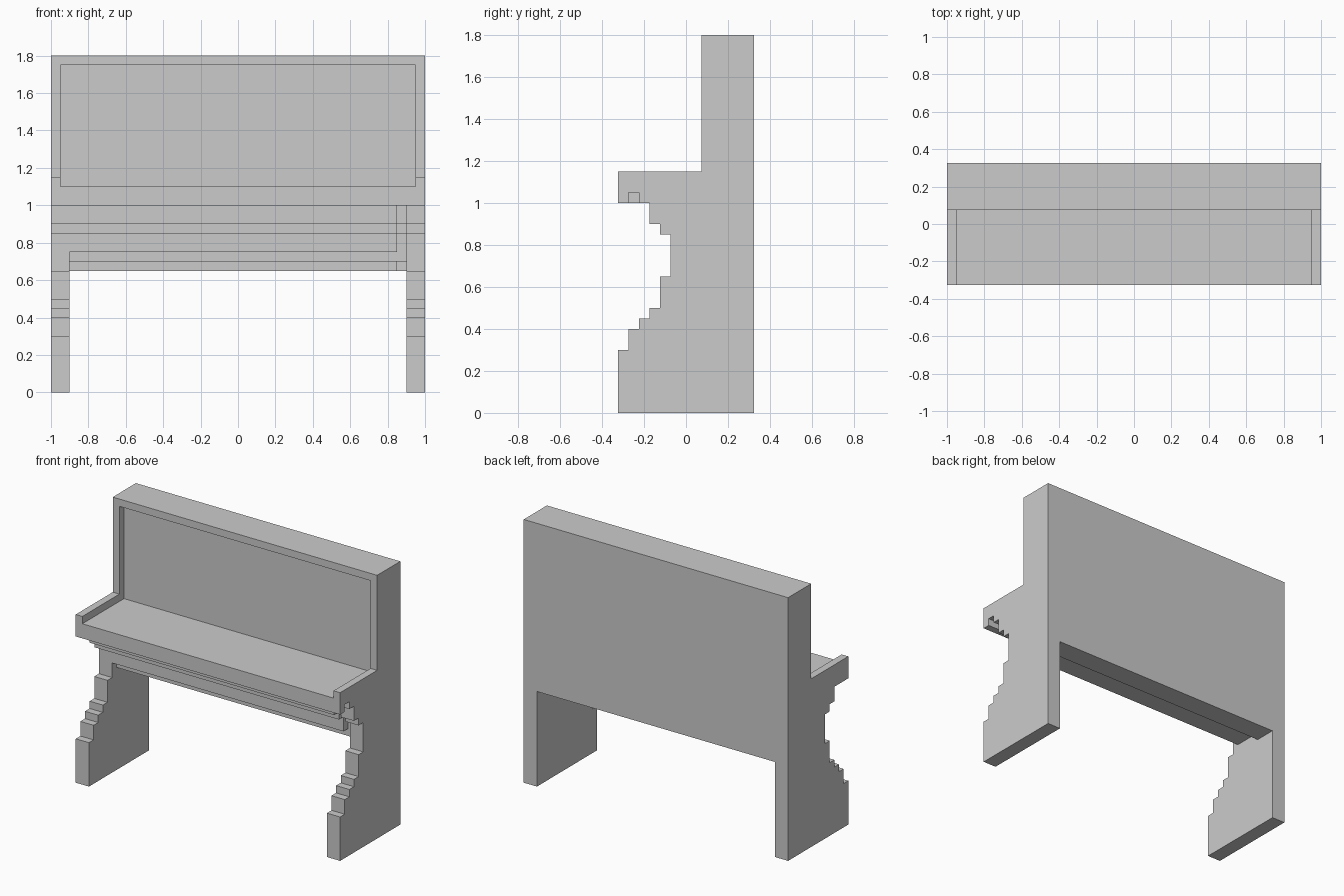
import bpy, bmesh

if "Cube" in bpy.data.objects:
    bpy.data.objects.remove(bpy.data.objects["Cube"])


def prism(name, profile, x0, x1):
    """Extrude a (y, z) outline along x."""
    bm = bmesh.new()
    face = bm.faces.new([bm.verts.new((x0, y, z)) for y, z in profile])
    ext = bmesh.ops.extrude_face_region(bm, geom=[face])
    verts = [g for g in ext["geom"] if isinstance(g, bmesh.types.BMVert)]
    bmesh.ops.translate(bm, verts=verts, vec=(x1 - x0, 0, 0))
    bmesh.ops.recalc_face_normals(bm, faces=bm.faces)
    mesh = bpy.data.meshes.new(name)
    bm.to_mesh(mesh)
    bm.free()
    obj = bpy.data.objects.new(name, mesh)
    bpy.context.collection.objects.link(obj)
    return obj


def rect(y0, y1, z0, z1):
    return [(y0, z0), (y1, z0), (y1, z1), (y0, z1)]


def cut(target, name, profile, x0, x1):
    """Subtract a prism from the target and discard the cutter."""
    cutter = prism(name, profile, x0, x1)
    cutter.hide_render = True
    mod = target.modifiers.new(name, 'BOOLEAN')
    mod.operation = 'DIFFERENCE'
    mod.solver = 'EXACT'
    mod.object = cutter
    bpy.context.view_layer.objects.active = target
    bpy.ops.object.modifier_apply(modifier=name)
    bpy.data.objects.remove(cutter)


# Cabinet: stepped side outline over the full width
cabinet = prism("upright_piano_cabinet", [
    (.325, 0), (.325, 1.8), (.075, 1.8), (.075, 1.15), (-.325, 1.15),
    (-.325, 1.0), (-.175, 1.0), (-.175, .9), (-.125, .9), (-.125, .85),
    (-.075, .85), (-.075, .65), (-.125, .65), (-.125, .5), (-.175, .5),
    (-.175, .45), (-.225, .45), (-.225, .4), (-.275, .4), (-.275, .3),
    (-.325, .3), (-.325, 0)], -1, 1)

# Recessed upper panel and lowered lid between the arms
cut(cabinet, "panel_recess", rect(-.5, .125, 1.1, 1.75), -.95, .95)

# Open space between the legs, with a stepped underside
cut(cabinet, "leg_opening", [
    (-.5, -.1), (.5, -.1), (.5, .65), (.175, .65), (.175, .7),
    (-.025, .7), (-.025, .75), (-.5, .75)], -.9, .9)

# Groove under the lid, open at the right end
cut(cabinet, "lid_groove", rect(-.275, -.225, .95, 1.05), -.9, 1.1)

# Narrow gap between the fascia and the right side
cut(cabinet, "fascia_gap", [
    (-.2, 1.0), (-.125, 1.0), (-.125, .9), (-.075, .9), (-.075, .85),
    (-.025, .85), (-.025, .74), (-.2, .74)], .85, .9)
cut(cabinet, "underside_gap", rect(.15, .225, .6, .7), .85, .9)
